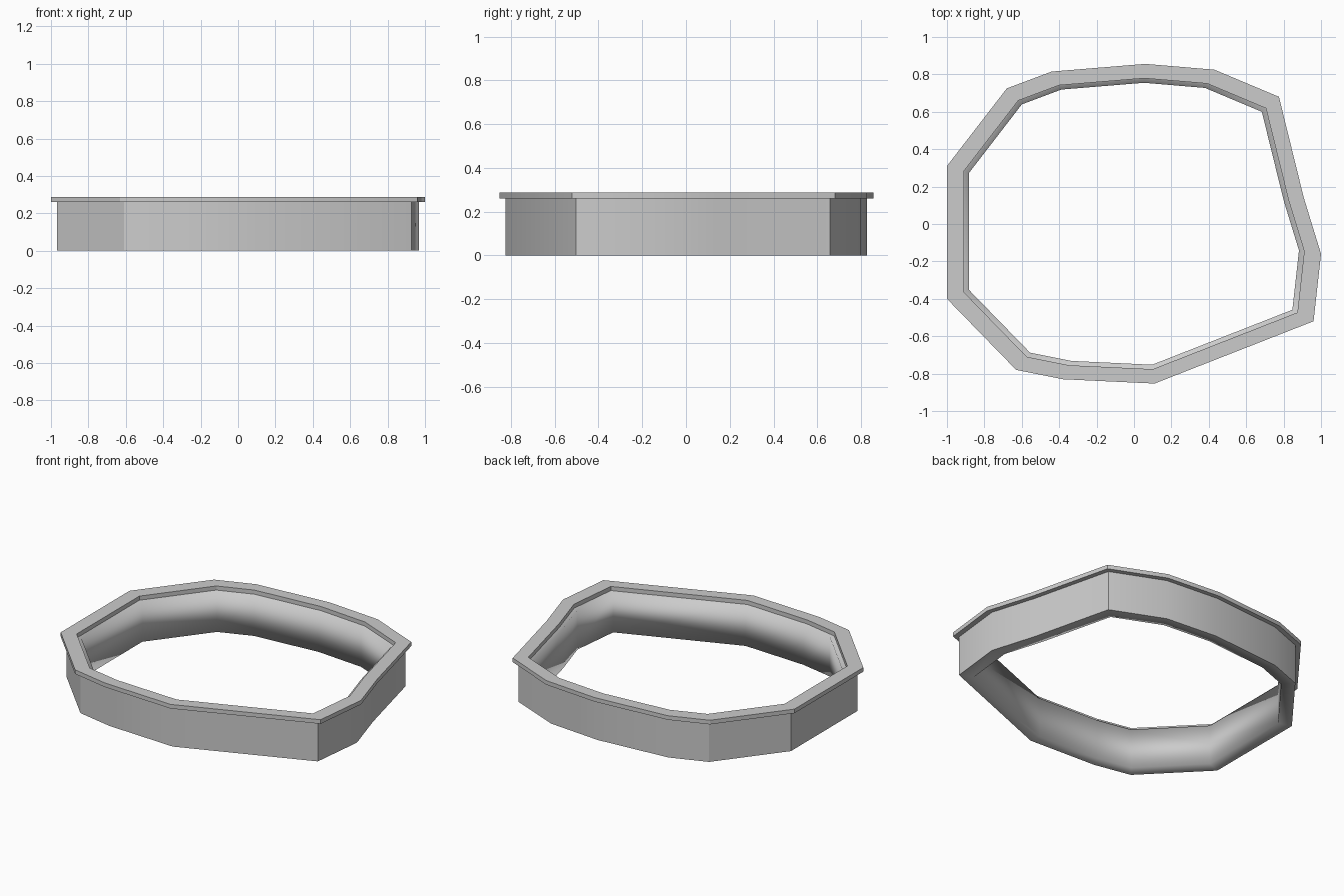
import bpy, bmesh, math

if "Cube" in bpy.data.objects:
    bpy.data.objects.remove(bpy.data.objects["Cube"])

# Irregular outline of the rim, counterclockwise seen from above
OUTLINE = [(-1, 0.31), (-1, -0.40), (-0.63, -0.78), (-0.38, -0.83), (0.11, -0.853),
           (0.96, -0.52), (1.0, -0.16), (0.908, 0.14), (0.775, 0.68), (0.43, 0.825),
           (0.06, 0.856), (-0.44, 0.815), (-0.68, 0.725)]


def ring(name, outer, inner, z0, z1, soft_inside=False):
    """Closed ring with a rectangular section, both borders scaled from OUTLINE."""
    bm = bmesh.new()
    section = [(outer, z0), (outer, z1), (inner, z1), (inner, z0)]
    loops = [[bm.verts.new((x * s, y * s, z)) for x, y in OUTLINE] for s, z in section]
    n = len(OUTLINE)
    for k in range(4):
        a, b = loops[k], loops[(k + 1) % 4]
        for i in range(n):
            j = (i + 1) % n
            bm.faces.new((a[i], a[j], b[j], b[i]))
    bmesh.ops.recalc_face_normals(bm, faces=bm.faces)
    inside = set(loops[2] + loops[3])
    for f in bm.faces:
        f.smooth = True
    for e in bm.edges:
        is_inner = e.verts[0] in inside and e.verts[1] in inside
        if e.calc_face_angle(0) > math.radians(30) and not (soft_inside and is_inner):
            e.smooth = False
    mesh = bpy.data.meshes.new(name)
    bm.to_mesh(mesh)
    bm.free()
    obj = bpy.data.objects.new(name, mesh)
    bpy.context.collection.objects.link(obj)
    return obj


# Upright wall, with a softly shaded inner side
ring("wall", 0.967, 0.882, 0.0, 0.26, soft_inside=True)
# Flat overhanging rim, leaving a narrow inner ledge on the wall
ring("rim", 1.0, 0.91, 0.26, 0.287)
